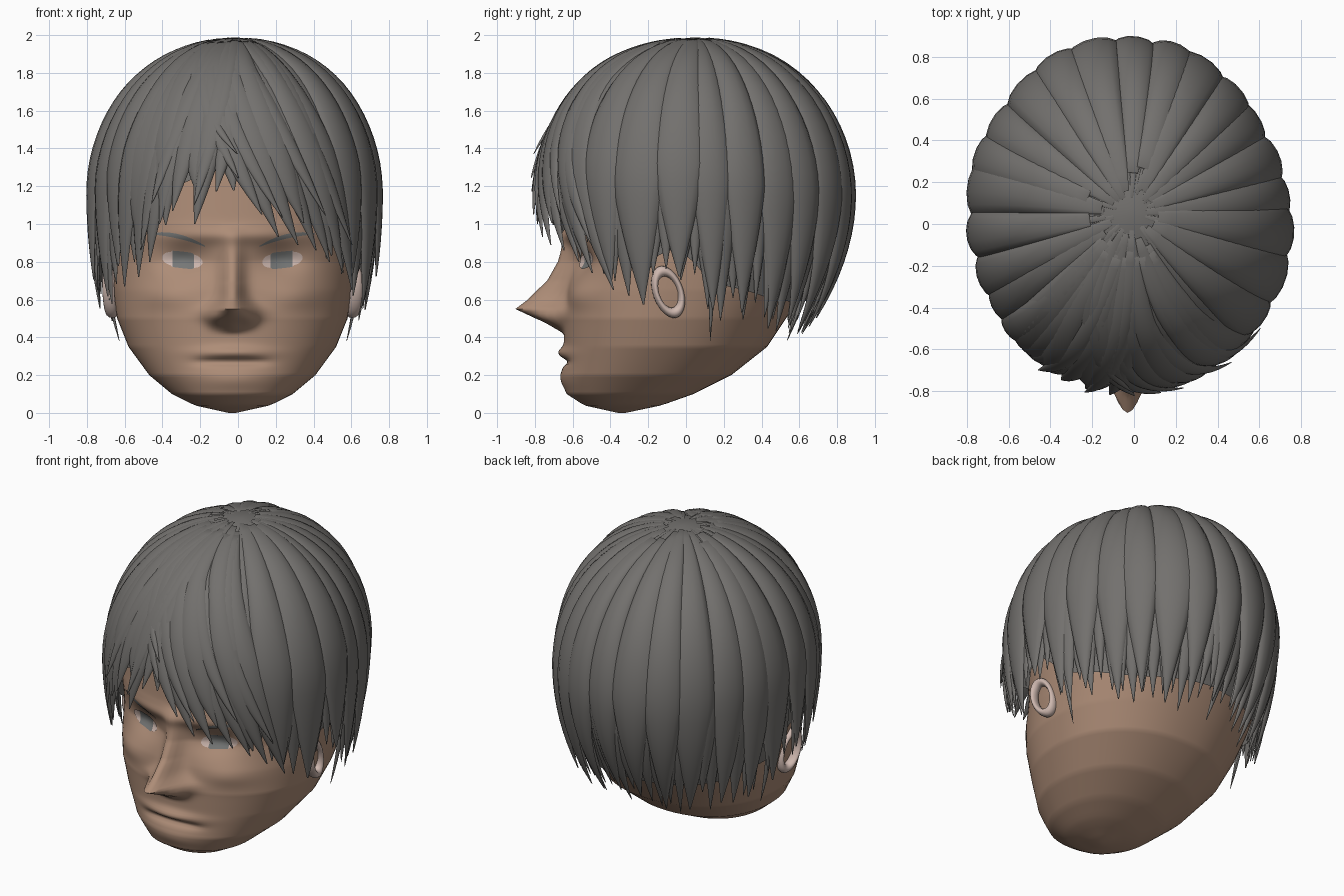
import bpy, bmesh, random
from math import sin, cos, asin, acos, exp, pi, radians, degrees, copysign
from mathutils import Matrix, Vector
from mathutils.bvhtree import BVHTree

random.seed(4)
if "Cube" in bpy.data.objects:
    bpy.data.objects.remove(bpy.data.objects["Cube"])


def material(name, rgb):
    m = bpy.data.materials.new(name)
    m.use_nodes = True
    m.diffuse_color = (*rgb, 1)
    m.node_tree.nodes["Principled BSDF"].inputs["Base Color"].default_value = (*rgb, 1)
    return m


SKIN = material("skin", (.42, .265, .185))
HAIR = material("hair grey", (.17, .163, .155))
SLATE = material("slate grey", (.18, .185, .182))
PALE = material("pale pink", (.62, .48, .43))


def finish(name, bm, *mats, angle=50):
    bmesh.ops.recalc_face_normals(bm, faces=bm.faces)
    mesh = bpy.data.meshes.new(name)
    bm.to_mesh(mesh)
    bm.free()
    for m in mats:
        mesh.materials.append(m)
    for p in mesh.polygons:
        p.use_smooth = True
    mesh.set_sharp_from_angle(angle=radians(angle))
    ob = bpy.data.objects.new(name, mesh)
    bpy.context.collection.objects.link(ob)


def loft(bm, rings, closed=True, caps=True):
    rows = [[bm.verts.new(p) for p in r] for r in rings]
    n = len(rows[0])
    for a, b in zip(rows, rows[1:]):
        for i in range(n if closed else n - 1):
            j = (i + 1) % n
            bm.faces.new((a[i], a[j], b[j], b[i]))
    if caps:
        bm.faces.new(rows[0])
        bm.faces.new(rows[-1])


def table(rows, t):
    """Straight-line lookup of one or more columns."""
    if t <= rows[0][0]:
        return rows[0][1:]
    for a, b in zip(rows, rows[1:]):
        if t <= b[0]:
            f = (t - a[0]) / (b[0] - a[0])
            return [p + (q - p) * f for p, q in zip(a[1:], b[1:])]
    return rows[-1][1:]


def bump(d, width):
    return exp(-(d / width) ** 2)


# Head: height, half width, front, back
MID = -.03
HEAD = [(0, .02, -.36, -.32), (.04, .2, -.54, -.13), (.1, .32, -.63, .04),
        (.2, .44, -.655, .24), (.35, .55, -.645, .43), (.5, .61, -.65, .53),
        (.65, .64, -.63, .63), (.8, .66, -.6, .7), (1, .67, -.62, .75),
        (1.3, .66, -.6, .75), (1.6, .53, -.45, .6), (1.8, .3, -.2, .4),
        (1.88, .03, .05, .12)]
NOSE = [(.42, 0), (.48, .1), (.55, .26), (.6, .2), (.7, .115), (.8, .08), (.9, .04), (1, 0)]


def face_relief(x, z):
    side = abs(x)
    out = table(NOSE, z)[0] * bump(x, .055 + .05 * bump(z - .52, .07))
    out += .04 * bump(side - .09, .04) * bump(z - .5, .04)            # nostril wings
    out -= .055 * bump(side - .25, .13) * bump(z - .81, .08)          # eye sockets
    out += .025 * bump(x, .4) * bump(z - .94, .045)                   # brow ridge
    out += .025 * bump(side - .36, .14) * bump(z - .62, .07)          # cheekbones
    out += .03 * bump(x, .18) * bump(z - .32, .03)                    # upper lip
    out -= .026 * bump(x * x, .035) * bump(z - .27, .02)              # mouth line
    return out + .015 * bump(x, .2) * bump(z - .17, .05)              # chin


def head_ring(z):
    w, front, back = table(HEAD, z)
    pts = []
    for i in range(88):
        t = 2 * pi * i / 88
        t -= .6 * sin(t)                      # more points on the face
        s, c = sin(t), cos(t)
        x = w * copysign(abs(s) ** .92, s)
        y = (front + back) / 2 - (back - front) / 2 * copysign(abs(c) ** .92, c)
        if c > 0:
            y -= face_relief(x, z) * min(1, c * 3)
        pts.append((x + MID, y, z))
    return pts


bm = bmesh.new()
loft(bm, [head_ring(i * .0125) for i in range(88)] + [head_ring(1.1 + i * .06) for i in range(14)])
bm.normal_update()
surface = BVHTree.FromBMesh(bm)
finish("head", bm, SKIN, angle=80)


# Eyes and eyebrows: thin plates that follow the face
def plate(name, side, centre, half, mid_z, half_z, mats, rule):
    bm = bmesh.new()
    rows = []
    for i in range(25):
        u = i / 12 - 1
        x = MID + side * (centre + half * u)
        row = []
        for k in range(7):
            z = mid_z(u) + half_z(u) * (k / 3 - 1)
            hit = surface.ray_cast(Vector((x, -2, z)), Vector((0, 1, 0)))[0]
            row.append((x, hit.y - .007, z))
        rows.append(row)
    loft(bm, rows, closed=False, caps=False)
    for f in bm.faces:
        u = (side * (f.calc_center_median().x - MID) - centre) / half
        f.material_index = rule(u)
    finish(name, bm, *mats)


for side, tag in ((1, "left"), (-1, "right")):
    plate(tag + "_eye", side, .265, .106, lambda u: .81 + .012 * u,
          lambda u: .044 * max(.05, 1 - u ** 4) ** .5 * (1 if abs(u) < .53 else .85),
          (PALE, SLATE), lambda u: int(abs(u + .02) < .55))
    plate(tag + "_eyebrow", side, .29, .145, lambda u: .935 + .033 * u - .02 * u * u,
          lambda u: .003 + .009 * (1 - u * u), (SLATE,), lambda u: 0)
    # Ears: tilted oval rings
    bpy.ops.mesh.primitive_torus_add(major_radius=.1, minor_radius=.025,
                                     major_segments=32, minor_segments=12)
    ear = bpy.context.object
    ear.name = tag + "_ear"
    ear.data.materials.append(PALE)
    ear.matrix_world = (Matrix.Translation((MID + side * .642, -.095, .64))
                        @ Matrix.Rotation(radians(12 * side), 4, "Z")
                        @ Matrix.Rotation(radians(20), 4, "X")
                        @ Matrix.Rotation(pi / 2, 4, "Y")
                        @ Matrix.Diagonal((1.15, .65, 1.3, 1)))
    bpy.ops.object.shade_smooth()


# Hair: a dome that turns into a hanging curtain below its equator
EQUATOR, DOME = 1.15, .838
LENGTHS = [(0, 1.2), (25, 1.05), (45, .81), (55, .74), (63, .65), (70, .59), (77, .72), (87, .69),
           (96, .54), (112, .5), (125, .46), (140, .44), (180, .45)]


def wrap(deg):
    return (deg + 180) % 360 - 180


def tip_height(deg):
    return table(LENGTHS, abs(wrap(deg)))[0]


def travel(z):
    """Distance from the crown, where the equator is one."""
    if z < EQUATOR:
        return 1 + (EQUATOR - z) / 1.3
    return acos(min(1, (z - EQUATOR) / DOME)) / (pi / 2)


def hair_point(deg, q, lift):
    t = radians(deg)
    if q < 1:
        wide, high = sin(q * pi / 2), cos(q * pi / 2)
        z = EQUATOR + (DOME + lift * wide) * high
    else:
        drop = (q - 1) * 1.3
        wide, z = 1 - (.25 + .35 * cos(t) ** 2) * drop ** 2, EQUATOR - drop
    out = lift * min(1, wide * 2)
    wide *= 1 - .055 * bump(wrap(deg) - 120, 35)      # flatter behind the left ear
    return (-.015 + (.77 * wide + out) * sin(t), .05 - (.83 * wide + out) * cos(t), z)


def lock(bm, deg, tip_z, half, lift, sweep=0, flare=.015, depth=.05, taper=.6):
    start, end = random.uniform(.06, .18), travel(tip_z)
    rings = []
    for i in range(25):
        s = i / 24
        w = 1 if s < taper else max(.03, (1 - (s - taper) / (1 - taper)) ** .85)
        thick = depth * min(1, .2 + s * 2.5) * w ** .7
        ring = []
        for k in range(14):
            a = 2 * pi * k / 14
            up = sin(a) if sin(a) > 0 else .25 * sin(a)
            ring.append(hair_point(deg - sweep * (1 - s ** 1.5) + half * w * cos(a),
                                   start + (end - start) * s,
                                   lift + thick * (up - .7) + flare * s ** 6))
        rings.append(ring)
    loft(bm, rings)


# Scalp layer that closes the gaps between locks
def scalp_edge(deg):
    return travel(max(tip_height(deg) + .15, 1.32 - abs(wrap(deg)) / 85))


bm = bmesh.new()
loft(bm, [[hair_point(d, .02 + (scalp_edge(d) - .02) * i / 24, -.035) for d in range(0, 360, 5)]
          for i in range(25)], caps=False)
bmesh.ops.holes_fill(bm, edges=[e for e in bm.edges if e.is_boundary and e.verts[0].co.z > 1.8])
finish("scalp_hair", bm, HAIR)

# Broad locks around the whole head
bm = bmesh.new()
for i in range(26):
    deg = i * 360 / 26 + random.uniform(-1, 1)
    lock(bm, deg, tip_height(deg) + random.uniform(-.03, .06), random.uniform(8.5, 11),
         random.uniform(0, .02), sweep=22 * bump(wrap(deg) - 25, 30) + random.uniform(-3, 3),
         taper=.62)
finish("broad_locks", bm, HAIR)

# Narrow locks beneath, giving the jagged lower edge
bm = bmesh.new()
for i in range(54):
    deg = 35 + i * 290 / 53
    lock(bm, deg, tip_height(deg) + random.uniform(-.06, .12), random.uniform(4, 6.5),
         random.uniform(-.03, -.005), sweep=random.uniform(-5, 5), flare=.02, depth=.035, taper=.72)
# Thin strands hanging behind the ears
for deg in (97, -97):
    lock(bm, deg, .38, 2, -.035, depth=.025, flare=0, taper=.8)
finish("under_locks", bm, HAIR)

# Swept fringe: sideways position and height of each tip
FRINGE = [(-.62, .67), (-.54, .72), (-.47, .8), (-.4, 1), (-.33, 1.07), (-.22, 1),
          (-.11, 1.17), (0, 1.24), (.12, 1.05), (.21, .93), (.31, .89), (.41, .86),
          (.49, .8), (.56, .74), (.63, .65)]
bm = bmesh.new()
for i, (x, z) in enumerate(FRINGE):
    deg = degrees(asin((x + .015) / .77))
    lock(bm, deg, z, 8, random.uniform(.005, .02), sweep=30 if x > -.05 else -10,
         flare=.03, depth=.045, taper=.54)
    if i % 2:
        lock(bm, deg + random.uniform(-4, 4), z + random.uniform(.1, .22), 6,
             random.uniform(.015, .025), sweep=34 if x > -.05 else -14, flare=.035, depth=.03, taper=.5)
finish("fringe_locks", bm, HAIR)
